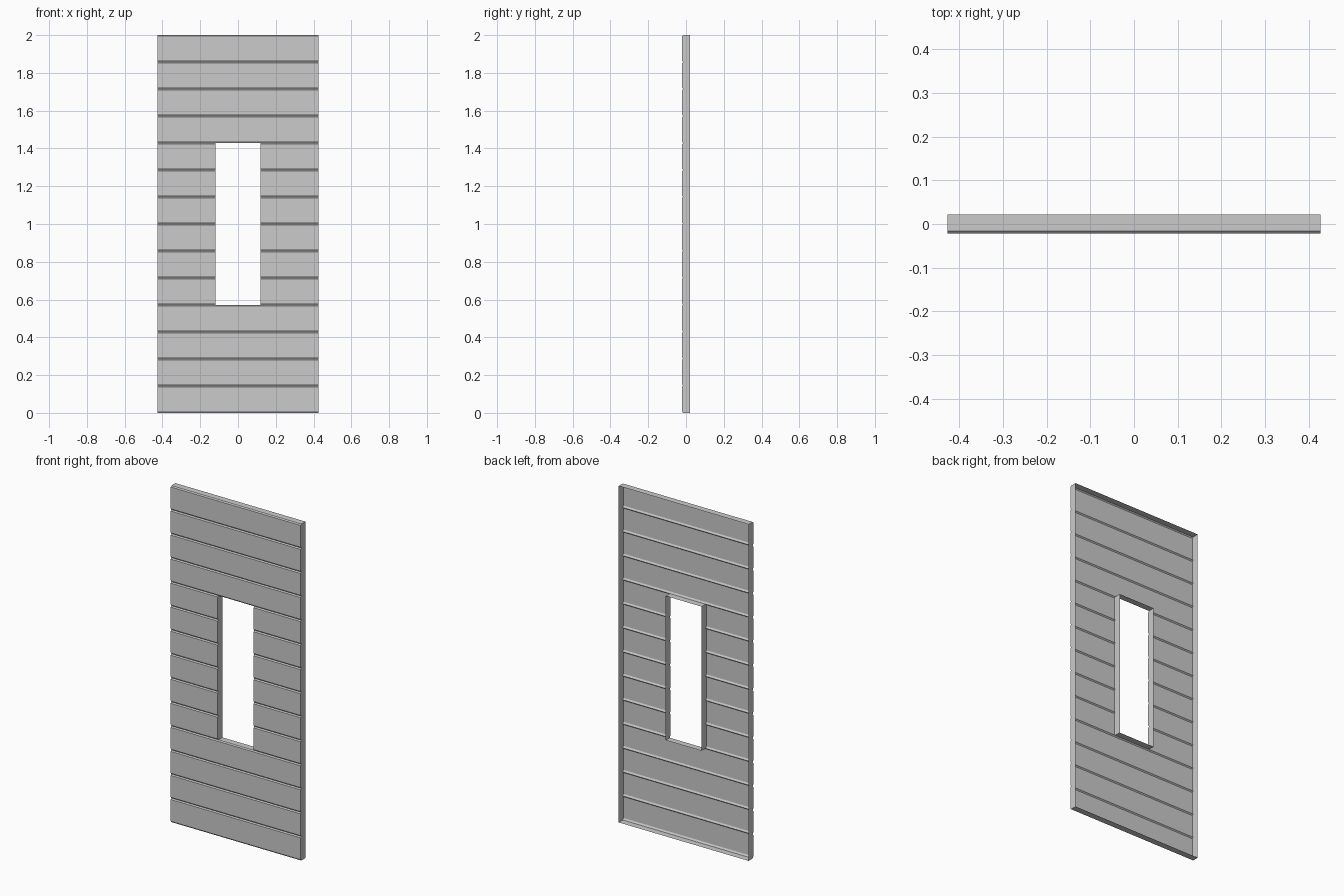
import bpy, bmesh

if "Cube" in bpy.data.objects:
    bpy.data.objects.remove(bpy.data.objects["Cube"])

W, WIN = 0.427, 0.118            # half widths of panel and window
FRONT, VALLEY, BACK = -0.022, -0.016, 0.022
PLANKS = 14
PITCH = 2.0 / PLANKS
WIN_LO, WIN_HI = 4, 10           # window spans these plank rows
LOW, TOP = 0.010, 0.006          # chamfer heights at plank bottom / top

bm = bmesh.new()


def face(*pts):
    bm.faces.new([bm.verts.new(p) for p in pts])


def plank_profile(i):
    z0, z1 = i * PITCH, (i + 1) * PITCH
    return [(VALLEY, z0), (FRONT, z0 + LOW), (FRONT, z1 - TOP), (VALLEY, z1)]


def cap(x, i, inward):
    # side wall of one plank, running back to the open rear
    prof = plank_profile(i)
    pts = [(x, y, z) for y, z in prof]
    pts += [(x, BACK, prof[-1][1]), (x, BACK, prof[0][1])]
    face(*(pts if inward else pts[::-1]))


def ledge(x0, x1, z, up):
    # horizontal wall from groove depth to the open rear
    pts = [(x0, VALLEY, z), (x1, VALLEY, z), (x1, BACK, z), (x0, BACK, z)]
    face(*(pts if up else pts[::-1]))


# Clapboard front and its side / window walls
for i in range(PLANKS):
    split = WIN_LO <= i < WIN_HI
    spans = [(-W, -WIN), (WIN, W)] if split else [(-W, W)]
    prof = plank_profile(i)
    for a, b in spans:
        for (y0, z0), (y1, z1) in zip(prof, prof[1:]):
            face((a, y0, z0), (b, y0, z0), (b, y1, z1), (a, y1, z1))
        cap(a, i, True)
        cap(b, i, False)

# Top and bottom edges, window head and sill
ledge(-W, W, 2.0, True)
ledge(-W, W, 0.0, False)
ledge(-WIN, WIN, WIN_LO * PITCH, True)
ledge(-WIN, WIN, WIN_HI * PITCH, False)

bmesh.ops.remove_doubles(bm, verts=bm.verts, dist=1e-5)
# Merge the coplanar side walls between planks
bmesh.ops.dissolve_limit(bm, angle_limit=0.01, verts=bm.verts, edges=bm.edges)
# Keep normals pointing out of the open-backed shell
bm.normal_update()
for f in bm.faces:
    c, n = f.calc_center_median(), f.normal
    if abs(n.x) > 0.9:
        outward = 1 if c.x > 0 else -1
        if abs(c.x) < 0.2:
            outward = -outward
        if n.x * outward < 0:
            f.normal_flip()

mesh = bpy.data.meshes.new("plank_panel")
bm.to_mesh(mesh)
bm.free()
panel = bpy.data.objects.new("plank_panel", mesh)
bpy.context.collection.objects.link(panel)
